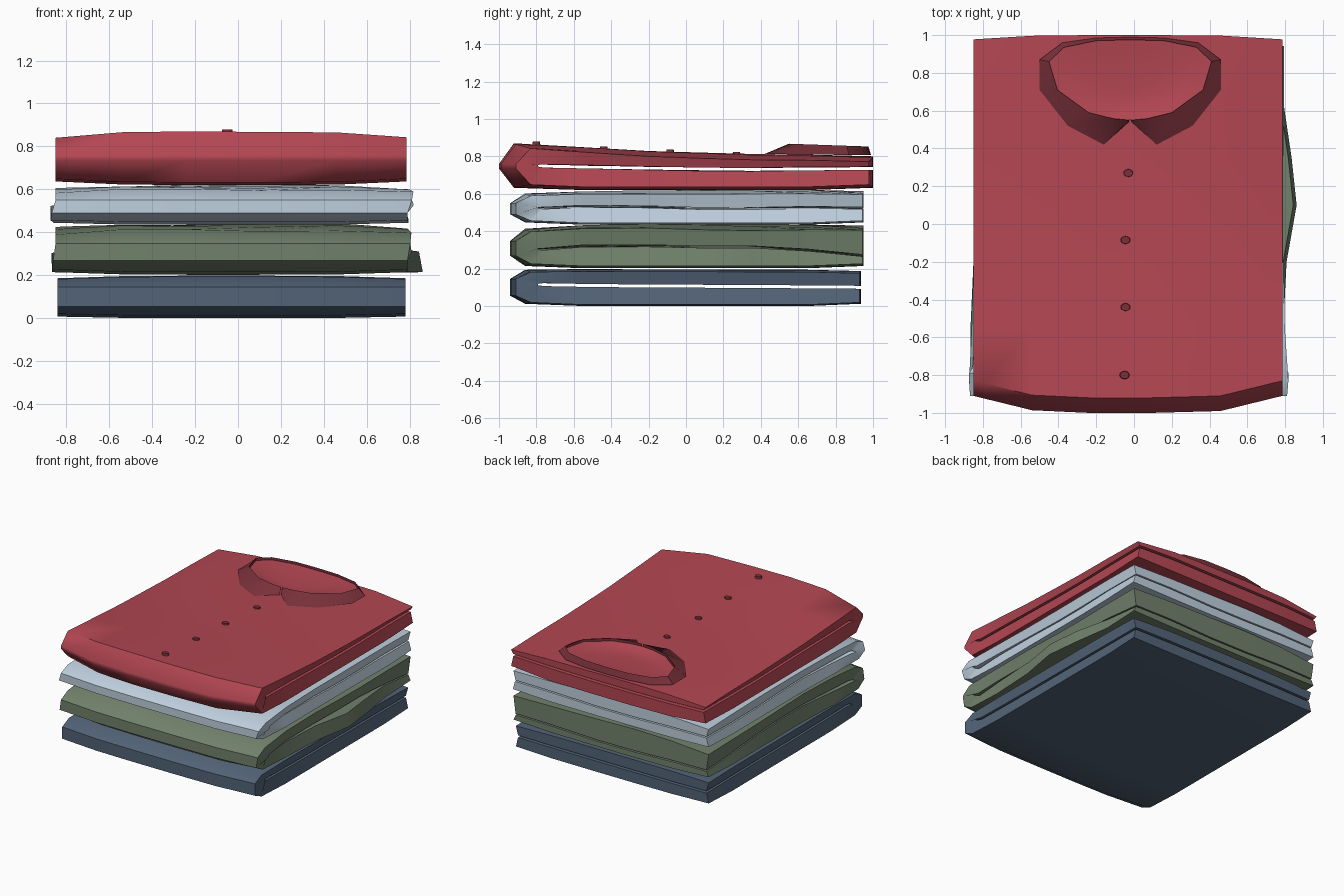
import bpy, bmesh, math
from mathutils import Vector

cube = bpy.data.objects.get("Cube")
if cube:
    bpy.data.objects.remove(cube)


def material(name, rgb):
    mat = bpy.data.materials.new(name)
    mat.use_nodes = True
    mat.diffuse_color = (*rgb, 1)
    mat.node_tree.nodes["Principled BSDF"].inputs["Base Color"].default_value = (*rgb, 1)
    return mat


RED = material("red cloth", (0.45, 0.062, 0.085))
DARK = material("dark red trim", (0.19, 0.03, 0.042))
PALE = material("pale blue cloth", (0.52, 0.63, 0.73))
GREEN = material("sage green cloth", (0.165, 0.22, 0.15))
NAVY = material("slate blue cloth", (0.085, 0.125, 0.185))


def finish(name, bm, mats, angle=50):
    bmesh.ops.recalc_face_normals(bm, faces=bm.faces)
    mesh = bpy.data.meshes.new(name)
    bm.to_mesh(mesh)
    bm.free()
    obj = bpy.data.objects.new(name, mesh)
    bpy.context.collection.objects.link(obj)
    for mat in mats:
        mesh.materials.append(mat)
    bpy.ops.object.select_all(action="DESELECT")
    obj.select_set(True)
    bpy.context.view_layer.objects.active = obj
    bpy.ops.object.shade_smooth_by_angle(angle=math.radians(angle))
    return obj


KEYS = (-0.9, -0.3, 0.3, 0.95)


def height(values, y):
    """Piecewise linear height along the depth of a garment."""
    y = min(max(y, KEYS[0]), KEYS[-1])
    for i in range(3):
        if y <= KEYS[i + 1]:
            t = (y - KEYS[i]) / (KEYS[i + 1] - KEYS[i])
            return values[i] + t * (values[i + 1] - values[i])


# Folded garment: a C-shaped profile, closed at the front, lofted across x
def garment(name, mat, xs, ys, base, slit, top, gap, nose, cut, pinch, ripple=0, flares=()):
    (x0, x1), (y0, y1) = xs, ys
    stations = [-1, -0.93, -0.62, -0.25, 0.15, 0.6, 0.93, 1]
    depths = [y1, 0.65, 0.35, 0.1, -0.2, -0.55, y0 + 0.08]
    mid = (base + top[0]) / 2
    bm = bmesh.new()
    outers, inners = [], []
    for s in stations:
        edge = max(0, (abs(s) - 0.55) / 0.45)
        drop = pinch * edge
        end = abs(s) == 1
        x = (x0 + x1) / 2 + s * (x1 - x0) / 2
        wave = lambda y, k: ripple * math.sin(k * y + 4 * s)

        def place(px, y, z, lower):
            # Rounded front corners, slimmer back, and loose flaps at the sides
            if y < y0 + 0.2:
                y += cut * edge
            if y > y1 - 0.05:
                y -= 0.25 * cut * edge
            if end:
                for side, is_low, fy, reach, push in flares:
                    if side == s and is_low == lower:
                        px += s * push * max(0, 1 - abs(y - fy) / reach)
            return bm.verts.new((px, y, z))

        low, up, slow, sup = [], [], [], []
        for i, y in enumerate(depths):
            tip = 0.012 if i in (0, len(depths) - 1) else 0
            iy = y0 + 0.15 if i == len(depths) - 1 else y
            ix = x - s * 0.018 if end else x
            zs = height(slit, y) + wave(y, 5)
            low.append(place(x, y, base + tip + drop * 0.6, True))
            up.append(place(x, y, height(top, y) - tip * 0.5 - drop + wave(y, 3) * 0.8, False))
            slow.append(place(ix, iy, zs - gap, True))
            sup.append(place(ix, iy, zs + gap, False))
        fronts = [place(x, y0, mid + d, d < 0) for d in (-nose, nose)]
        pits = [place(x, y0 + 0.12, height(slit, y0) + d, d < 0) for d in (-gap / 2, gap / 2)]
        outers.append(low + fronts + up[::-1])
        inners.append(slow + pits + sup[::-1])

    n = len(outers[0])
    for k in range(len(stations) - 1):
        for rows in (outers, inners):
            for i in range(n - 1):
                bm.faces.new((rows[k][i], rows[k][i + 1], rows[k + 1][i + 1], rows[k + 1][i]))
        for i in (0, n - 1):
            bm.faces.new((outers[k][i], outers[k + 1][i], inners[k + 1][i], inners[k][i]))
    for k in (0, -1):
        for i in range(n - 1):
            bm.faces.new((outers[k][i], outers[k][i + 1], inners[k][i + 1], inners[k][i]))
    return finish(name, bm, [mat])


RED_TOP = (0.875, 0.832, 0.812, 0.805)

garment("bottom_folded_shirt", NAVY, (-0.84, 0.78), (-0.94, 0.935), 0.0,
        (0.115, 0.107, 0.105, 0.1), (0.2, 0.196, 0.195, 0.193), 0.008, 0.045, 0.03, 0.012)
garment("green_folded_shirt", GREEN, (-0.85, 0.79), (-0.94, 0.95), 0.202,
        (0.305, 0.32, 0.325, 0.265), (0.415, 0.44, 0.43, 0.43), 0.005, 0.04, 0.03, 0.02, 0.008,
        [(1, True, 0.15, 0.45, 0.08), (-1, True, -0.7, 0.4, 0.025), (1, False, -0.8, 0.3, 0.02)])
garment("pale_folded_shirt", PALE, (-0.85, 0.79), (-0.94, 0.95), 0.435,
        (0.525, 0.53, 0.525, 0.52), (0.605, 0.615, 0.62, 0.615), 0.005, 0.03, 0.03, 0.015, 0.006,
        [(1, False, -0.8, 0.35, 0.03), (-1, True, -0.8, 0.4, 0.025), (1, True, 0.8, 0.3, 0.01)])
garment("top_folded_shirt", RED, (-0.85, 0.785), (-1.0, 1.0), 0.62,
        (0.75, 0.738, 0.73, 0.735), RED_TOP, 0.009, 0.012, 0.09, 0.028, 0.002)

# Collar: half outlines from the front notch to the back, mirrored
CX = -0.02
OUTER = [(0.008, 0.54), (0.14, 0.42), (0.33, 0.52), (0.48, 0.71),
         (0.48, 0.87), (0.36, 0.96), (0.18, 0.985), (0, 0.99)]
INNER = [(0.004, 0.55), (0.09, 0.558), (0.22, 0.59), (0.385, 0.71),
         (0.43, 0.86), (0.35, 0.935), (0.18, 0.97), (0, 0.975)]


def outline(half, z):
    full = half + [(-x, y) for x, y in half[-2::-1]]
    return [Vector((CX + x, y, z(y))) for x, y in full]


def rim(y):
    return 0.868 - 0.035 * (y - 0.54)


def bridge(bm, a, b):
    for i in range(len(a) - 1):
        bm.faces.new((a[i], a[i + 1], b[i + 1], b[i]))


inner = outline(INNER, rim)
lip = [p + Vector((0, 0, -0.02)) for p in inner]
bm = bmesh.new()
rows = [[bm.verts.new(p) for p in row]
        for row in (outline(OUTER, lambda y: height(RED_TOP, y) + 0.002), inner, lip)]
bridge(bm, rows[0], rows[1])
bridge(bm, rows[1], rows[2])
finish("collar", bm, [DARK], 40)

# Neck lining: a shallow bowl inside the collar
bm = bmesh.new()
centre = Vector((CX, 0.68, 0.816))
rows = []
for t in (0, 0.25, 0.5, 0.75):
    row = []
    for p in lip:
        q = p.lerp(centre, t)
        q.z = centre.z + (p.z - centre.z) * (1 - t) ** 2
        row.append(bm.verts.new(q))
    rows.append(row)
for a, b in zip(rows, rows[1:]):
    bridge(bm, a + a[:1], b + b[:1])
hub = bm.verts.new(centre)
last = rows[-1]
for i, v in enumerate(last):
    bm.faces.new((v, last[(i + 1) % len(last)], hub))
finish("neck_lining", bm, [RED], 80)

# Buttons down the front
for i, (x, y) in enumerate([(-0.03, 0.27), (-0.045, -0.085), (-0.045, -0.44), (-0.05, -0.8)]):
    bm = bmesh.new()
    bmesh.ops.create_cone(bm, cap_ends=True, segments=12, radius1=0.027, radius2=0.024, depth=0.018)
    button = finish(f"button_{i + 1}", bm, [DARK], 30)
    button.location = (x, y, height(RED_TOP, y) + 0.002)
    button.scale.y = 0.8
